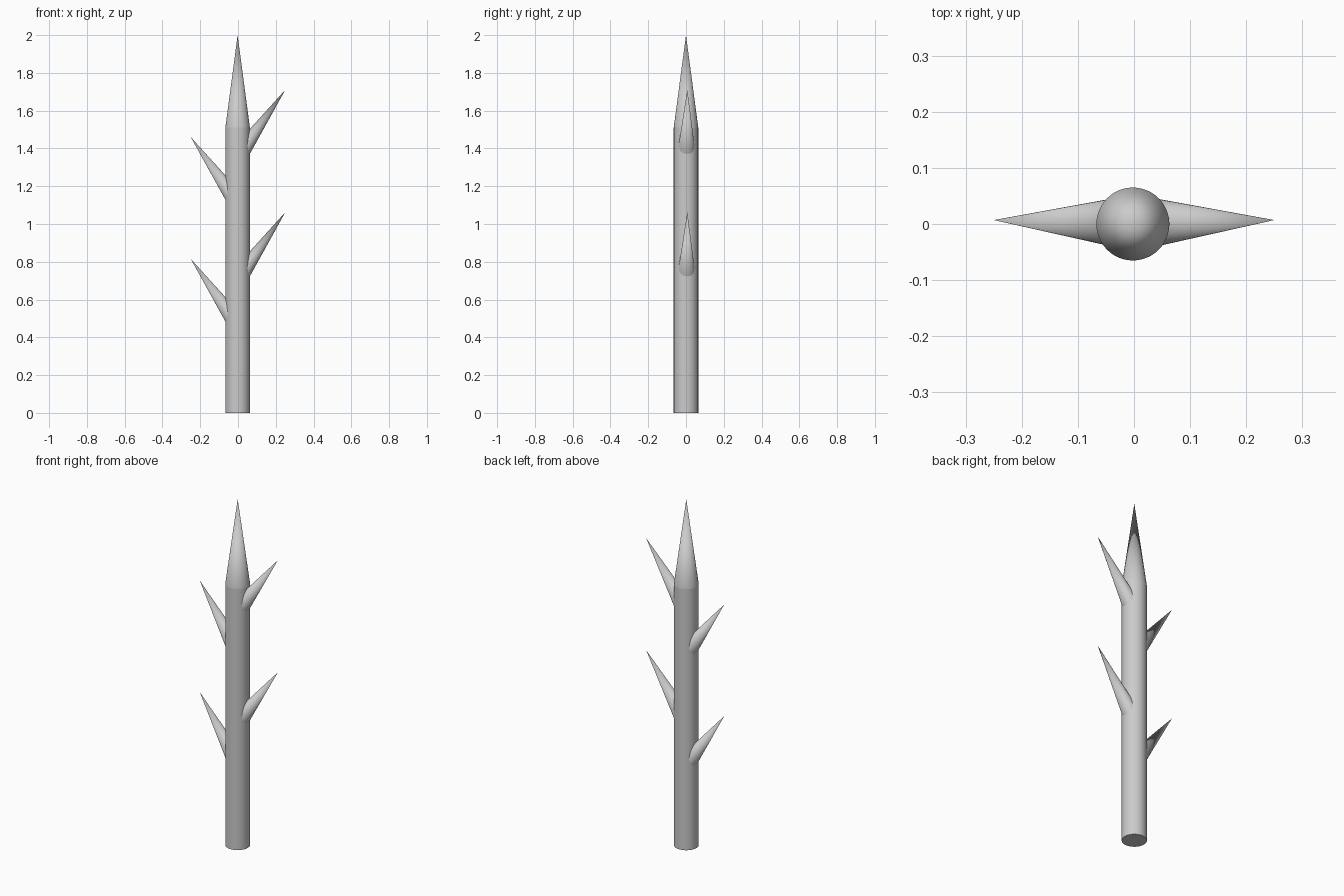
import bpy
from mathutils import Vector

if "Cube" in bpy.data.objects:
    bpy.data.objects.remove(bpy.data.objects["Cube"])


def smooth(obj, name):
    obj.name = name
    bpy.ops.object.shade_smooth_by_angle()


def cone(name, base, tip, radius, sides=32):
    base, tip = Vector(base), Vector(tip)
    axis = tip - base
    bpy.ops.mesh.primitive_cone_add(
        vertices=sides, radius1=radius, radius2=0, depth=axis.length,
        location=(base + tip) / 2,
        rotation=axis.to_track_quat('Z', 'Y').to_euler())
    smooth(bpy.context.object, name)


R, CX, SHOULDER = 0.065, -0.002, 1.51

# round shaft
bpy.ops.mesh.primitive_cylinder_add(vertices=48, radius=R, depth=SHOULDER,
                                    location=(CX, 0, SHOULDER / 2))
smooth(bpy.context.object, "shaft")

# pointed tip: remove the hidden base so it continues the shaft
bpy.ops.mesh.primitive_cone_add(vertices=48, radius1=R, radius2=0,
                                depth=2 - SHOULDER, end_fill_type='NOTHING',
                                location=(CX, 0, (2 + SHOULDER) / 2))
smooth(bpy.context.object, "shaft_point")

# alternating thorns, angled upward from the shaft
for i, (side, z) in enumerate([(-1, 0.815), (1, 1.062), (-1, 1.46), (1, 1.71)]):
    cone(f"thorn_{i + 1}", (0, 0.002, z - 0.35), (side * 0.25, 0.007, z), 0.05)
